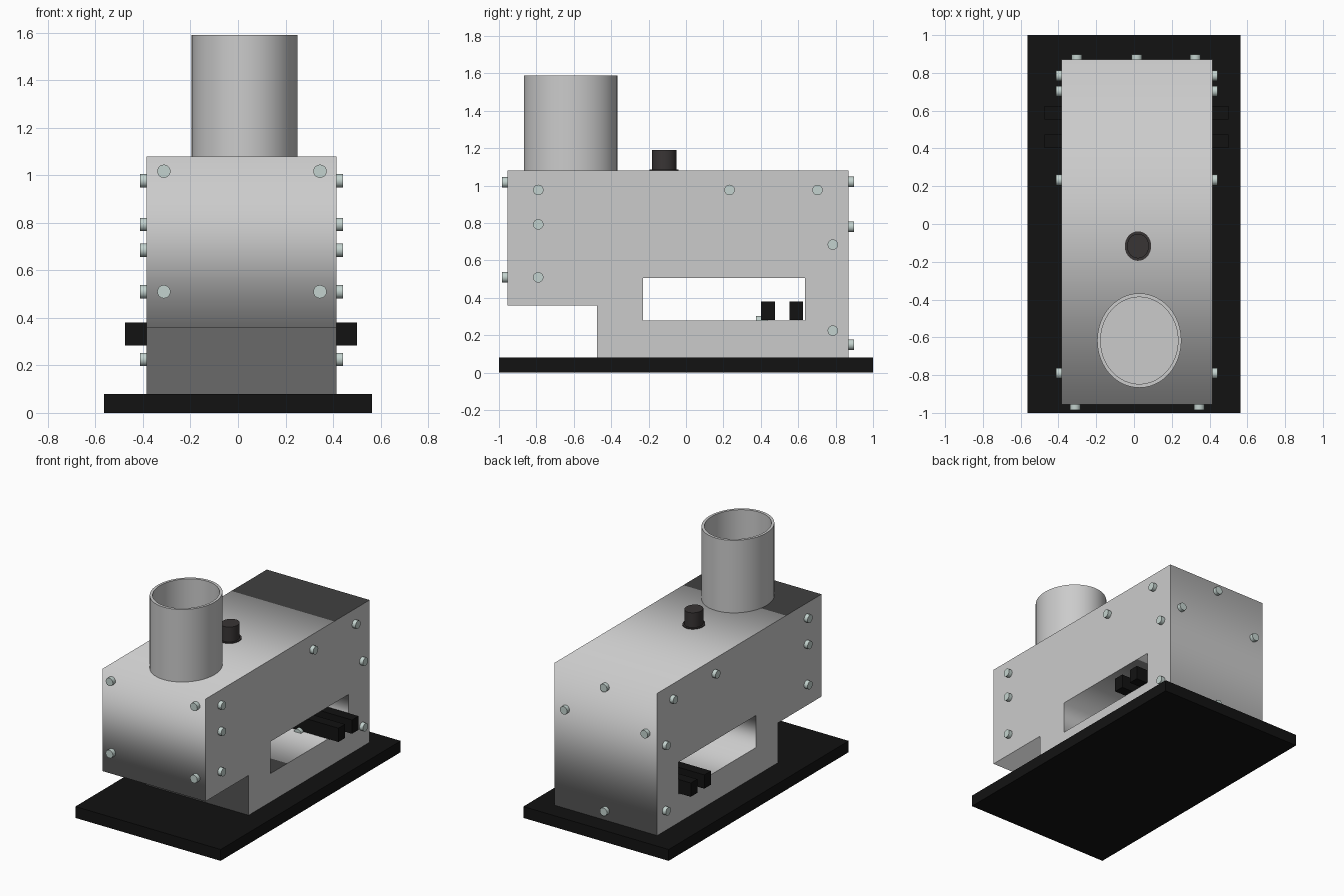
import bpy, math
from mathutils import Matrix

if "Cube" in bpy.data.objects:
    bpy.data.objects.remove(bpy.data.objects["Cube"])


def material(name, rgb):
    m = bpy.data.materials.new(name)
    m.diffuse_color = (*rgb, 1)
    m.use_nodes = True
    m.node_tree.nodes["Principled BSDF"].inputs["Base Color"].default_value = m.diffuse_color
    return m


BLACK = material("black", (0.006, 0.006, 0.006))
DARK = material("dark_rubber", (0.04, 0.035, 0.035))
STEEL = material("steel", (0.55, 0.65, 0.62))


def box(name, lo, hi, mat=None):
    bpy.ops.mesh.primitive_cube_add(size=1, location=[(a + b) / 2 for a, b in zip(lo, hi)])
    o = bpy.context.object
    o.name = name
    o.scale = [b - a for a, b in zip(lo, hi)]
    bpy.ops.object.transform_apply(location=False, rotation=False, scale=True)
    if mat:
        o.data.materials.append(mat)
    return o


def lathe(name, profile, centre, rx, ry, mat=None, n=48):
    """Spin an open (radius, z) profile; the radius is scaled to an ellipse."""
    verts, faces = [], []
    for x, y, z in [(r[0], r[1], r[2]) for r in profile]:
        for i in range(n):
            a = math.tau * i / n
            verts.append((centre[0] + (rx - x) * math.cos(a), centre[1] + (ry - y) * math.sin(a), z))
    for k in range(len(profile) - 1):
        for i in range(n):
            j = (i + 1) % n
            faces.append((k * n + i, k * n + j, (k + 1) * n + j, (k + 1) * n + i))
    faces.append(tuple(range((len(profile) - 1) * n, len(profile) * n)))
    faces.append(tuple(reversed(range(n))))
    me = bpy.data.meshes.new(name)
    me.from_pydata(verts, [], faces)
    o = bpy.data.objects.new(name, me)
    bpy.context.collection.objects.link(o)
    bpy.ops.object.select_all(action='DESELECT')
    bpy.context.view_layer.objects.active = o
    o.select_set(True)
    bpy.ops.object.shade_smooth_by_angle()
    if mat:
        me.materials.append(mat)
    return o


def screw(name, loc, axis):
    rot = (0, math.pi / 2, 0) if axis == 'x' else (math.pi / 2, 0, 0)
    bpy.ops.mesh.primitive_cylinder_add(vertices=20, radius=0.028, depth=0.06, location=loc, rotation=rot)
    o = bpy.context.object
    o.name = name
    bpy.ops.object.shade_smooth_by_angle()
    o.data.materials.append(STEEL)


# base plate
box("base_plate", (-0.565, -1, 0), (0.565, 1, 0.08), BLACK)

# housing: side profile (y, z) with the through slot, extruded across x
X0, X1 = -0.385, 0.415
outline = [(-0.475, 0.08), (0.87, 0.08), (0.87, 1.08), (-0.955, 1.08), (-0.955, 0.36), (-0.475, 0.36)]
slot = [(-0.23, 0.28), (0.635, 0.28), (0.635, 0.505), (-0.23, 0.505)]
curve = bpy.data.curves.new("housing_profile", 'CURVE')
curve.dimensions = '2D'
curve.fill_mode = 'BOTH'
curve.extrude = (X1 - X0) / 2
for pts in (outline, slot):
    s = curve.splines.new('POLY')
    s.points.add(len(pts) - 1)
    for p, (y, z) in zip(s.points, pts):
        p.co = (y, z, 0, 1)
    s.use_cyclic_u = True
housing = bpy.data.objects.new("housing", curve)
bpy.context.collection.objects.link(housing)
housing.matrix_world = Matrix(((0, 0, 1, (X0 + X1) / 2), (1, 0, 0, 0), (0, 1, 0, 0), (0, 0, 0, 1)))
bpy.ops.object.select_all(action='DESELECT')
bpy.context.view_layer.objects.active = housing
housing.select_set(True)
bpy.ops.object.convert(target='MESH')

# hollow chimney tube, profile as (x inset, y inset, z)
lathe("chimney_tube", [(0, 0, 1.07), (0, 0, 1.59), (0.018, 0.02, 1.59), (0.018, 0.02, 1.082)],
      (0.028, -0.617), 0.223, 0.25)

# push button with thin flange
lathe("button", [(0, 0, 1.07), (0, 0, 1.086), (0.012, 0.013, 1.086), (0.012, 0.013, 1.19)],
      (0.021, -0.117), 0.07, 0.078, DARK, 32)

# two rails passing through the slot
for i, (y0, y1) in enumerate([(0.402, 0.475), (0.553, 0.625)]):
    box(f"rail_{i}", (-0.475, y0, 0.283), (0.5, y1, 0.38), BLACK)
screw("rail_screw", (0.2, 0.405, 0.275), 'y')

# screws on both sides
for y, z in [(-0.79, 0.977), (-0.79, 0.793), (-0.79, 0.51), (0.233, 0.977),
             (0.703, 0.977), (0.785, 0.685), (0.785, 0.225)]:
    screw("side_screw_right", (X1 - 0.003, y, z), 'x')
    screw("side_screw_left", (X0 + 0.003, y, z), 'x')

# screws on the front and back
for x in (-0.312, 0.345):
    for z in (0.51, 1.017):
        screw("front_screw", (x, -0.955, z), 'y')
for x, z in [(0.015, 1.02), (0.325, 0.78), (-0.302, 0.78), (0.015, 0.15)]:
    screw("back_screw", (x, 0.867, z), 'y')
